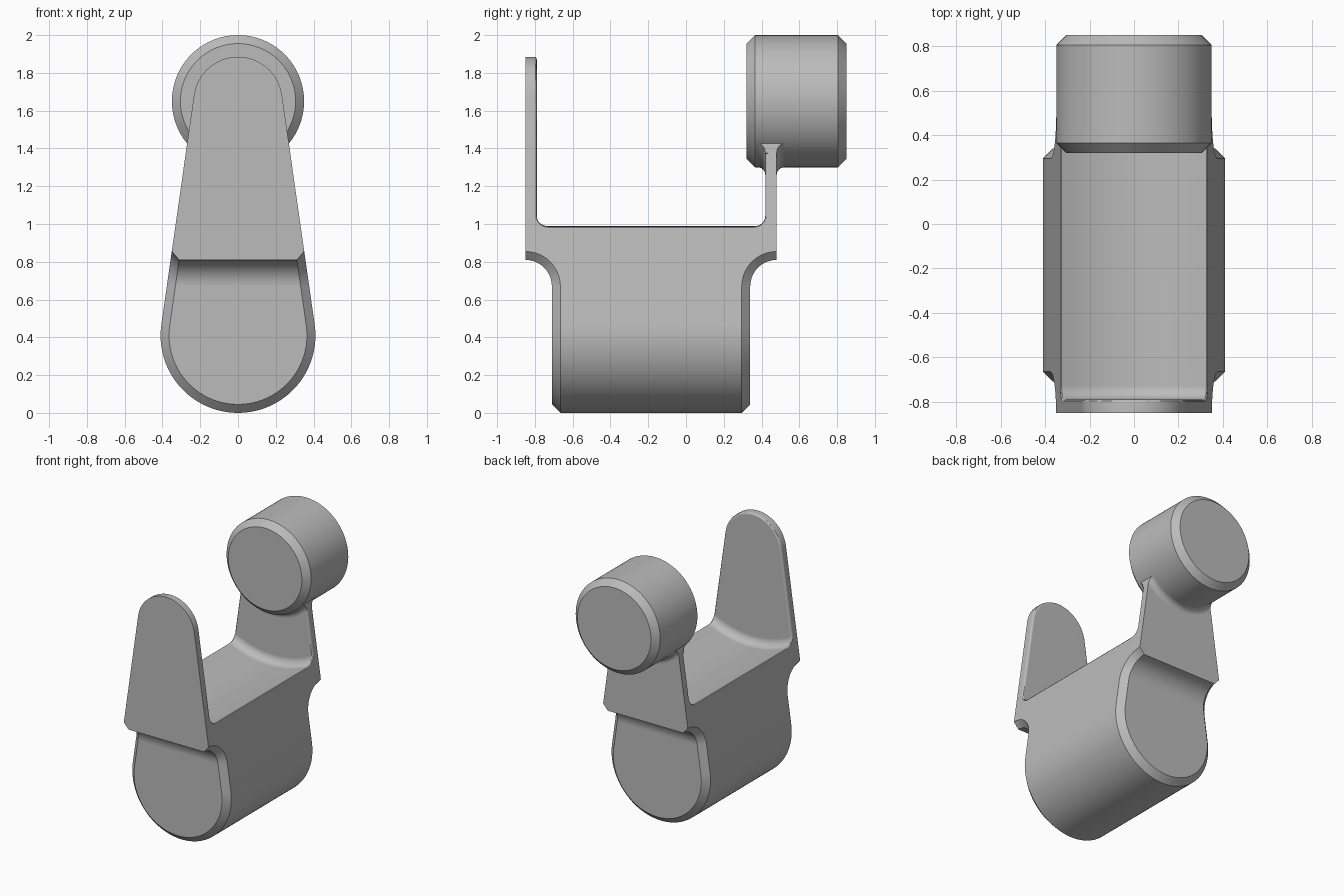
import bpy, bmesh
from math import pi, sin, cos, asin, radians
from mathutils import Vector

cube = bpy.data.objects.get("Cube")
if cube:
    bpy.data.objects.remove(cube, do_unlink=True)

grey = bpy.data.materials.new("plain grey")
grey.use_nodes = True
colour = (0.5, 0.5, 0.5, 1)
grey.diffuse_color = colour
grey.node_tree.nodes["Principled BSDF"].inputs["Base Color"].default_value = colour

AXIS_Z = 1.65                    # height of the roller axis
FRONT, BACK = -0.85, 0.48        # outer faces of the two upright plates
INNER_F, INNER_B = -0.79, 0.42   # inner faces of the plates
END_F, END_B = -0.71, 0.34       # end faces of the lower body


def arc(cx, cy, r, a0, a1, n):
    return [(cx + r * cos(a0 + (a1 - a0) * i / n),
             cy + r * sin(a0 + (a1 - a0) * i / n)) for i in range(n + 1)]


def make_object(name, bm):
    bmesh.ops.recalc_face_normals(bm, faces=bm.faces)
    mesh = bpy.data.meshes.new(name)
    bm.to_mesh(mesh)
    bm.free()
    mesh.materials.append(grey)
    obj = bpy.data.objects.new(name, mesh)
    bpy.context.collection.objects.link(obj)
    return obj


def prism(name, points, direction):
    """Close a polygon and extrude it along a vector."""
    bm = bmesh.new()
    face = bm.faces.new([bm.verts.new(p) for p in points])
    out = bmesh.ops.extrude_face_region(bm, geom=[face], use_keep_orig=True)
    moved = [g for g in out["geom"] if isinstance(g, bmesh.types.BMVert)]
    bmesh.ops.translate(bm, verts=moved, vec=direction)
    return make_object(name, bm)


def revolve(name, profile):
    """Turn an (r, y) profile around the roller axis."""
    bm = bmesh.new()
    verts = [bm.verts.new((0, y, AXIS_Z - r)) for r, y in profile]
    edges = [bm.edges.new(pair) for pair in zip(verts, verts[1:])]
    bmesh.ops.spin(bm, geom=verts + edges, cent=(0, 0, AXIS_Z), axis=(0, 1, 0),
                   angle=2 * pi, steps=96)
    bmesh.ops.remove_doubles(bm, verts=bm.verts, dist=1e-4)
    bmesh.ops.dissolve_limit(bm, angle_limit=0.005, verts=bm.verts, edges=bm.edges)
    return make_object(name, bm)


def boolean(obj, cutter, operation):
    mod = obj.modifiers.new("cut", 'BOOLEAN')
    mod.operation, mod.solver, mod.object = operation, 'EXACT', cutter
    graph = bpy.context.evaluated_depsgraph_get()
    mesh = bpy.data.meshes.new_from_object(obj.evaluated_get(graph))
    obj.modifiers.clear()
    obj.data = mesh
    bpy.data.objects.remove(cutter, do_unlink=True)


def finish(obj):
    bpy.ops.object.select_all(action='DESELECT')
    obj.select_set(True)
    bpy.context.view_layer.objects.active = obj
    bpy.ops.object.shade_smooth_by_angle(angle=radians(30))
    obj.modifiers.new("even shading", 'WEIGHTED_NORMAL').keep_sharp = True


def outline_prism(name, y0, y1):
    """Tapered outline: large round foot, small round top."""
    low, high, low_z = 0.41, 0.235, 0.41
    tilt = asin((low - high) / (AXIS_Z - low_z))
    pts = (arc(0, AXIS_Z, high, tilt, pi - tilt, 32)
           + arc(0, low_z, low, pi - tilt, 2 * pi + tilt, 48))
    return prism(name, [(x, y0, z) for x, z in pts], (0, y1 - y0, 0))


# Bracket: tapered block with a round trough between two plates
bracket = outline_prism("bracket", FRONT, BACK)
trough_r, fillet = 0.738, 0.06
trough = ([(0, INNER_F)]
          + arc(trough_r - fillet, INNER_F + fillet, fillet, -pi / 2, 0, 8)
          + arc(trough_r - fillet, INNER_B - fillet, fillet, 0, pi / 2, 8)
          + [(0, INNER_B)])
boolean(bracket, revolve("trough_cutter", trough), 'DIFFERENCE')

# Undercuts below both plates, with a rounded cove
for outer, end, side in ((FRONT, END_F, 1), (BACK, END_B, -1)):
    r = abs(end - outer)
    cove = arc(0, 0.81 - r, r, 0, pi / 2, 10)
    pts = [(outer + side * u, z) for u, z in cove]
    far = outer - side * 0.2
    pts += [(far, 0.81), (far, -0.2), (end, -0.2)]
    boolean(bracket, prism("undercut", [(-1, y, z) for y, z in pts], (2, 0, 0)),
            'DIFFERENCE')

# Chamfer the lower ends and soften the trough rim
bm = bmesh.new()
bm.from_mesh(bracket.data)
bmesh.ops.remove_doubles(bm, verts=bm.verts, dist=1e-4)
bmesh.ops.dissolve_limit(bm, angle_limit=0.005, verts=bm.verts, edges=bm.edges)


def sharp_edges(rule):
    return [e for e in bm.edges if len(e.link_faces) == 2
            and e.calc_face_angle(0) > radians(30)
            and rule(*(v.co for v in e.verts))]


def on_lower_end(a, b):
    mid = (a + b) / 2
    along_plate = abs(a.x - b.x) > 0.2
    beyond = mid.y < END_F + 0.005 or mid.y > END_B - 0.005
    return mid.z < 0.812 and beyond and not along_plate


def on_trough_rim(a, b):
    return all(INNER_F - 0.005 < v.y < INNER_B + 0.005 and v.z > 0.9
               for v in (a, b))


for rule, width, segments in ((on_lower_end, 0.045, 1), (on_trough_rim, 0.015, 3)):
    bmesh.ops.bevel(bm, geom=sharp_edges(rule), offset=width, segments=segments,
                    profile=0.5, affect='EDGES', clamp_overlap=False)
bm.to_mesh(bracket.data)
bm.free()
finish(bracket)

# Roller: chamfered cylinder on the back plate
radius, chamfer, y0, y1 = 0.35, 0.045, 0.32, 0.85
roller = revolve("roller", [(0, y0), (radius - chamfer, y0), (radius, y0 + chamfer),
                            (radius, y1 - chamfer), (radius - chamfer, y1), (0, y1)])
finish(roller)

# Flared joint between the back plate and the roller
flare = 0.04
flare_profile = ([(0, INNER_B - flare), (radius - 0.02, INNER_B - flare)]
                 + arc(radius + flare, INNER_B - flare, flare, pi, pi / 2, 6)
                 + arc(radius + flare, BACK + flare, flare, -pi / 2, -pi, 6)
                 + [(radius - 0.02, BACK + flare), (0, BACK + flare)])
joint = revolve("roller_joint", flare_profile)
boolean(joint, outline_prism("joint_cutter", 0.2, 0.7), 'INTERSECT')
finish(joint)
